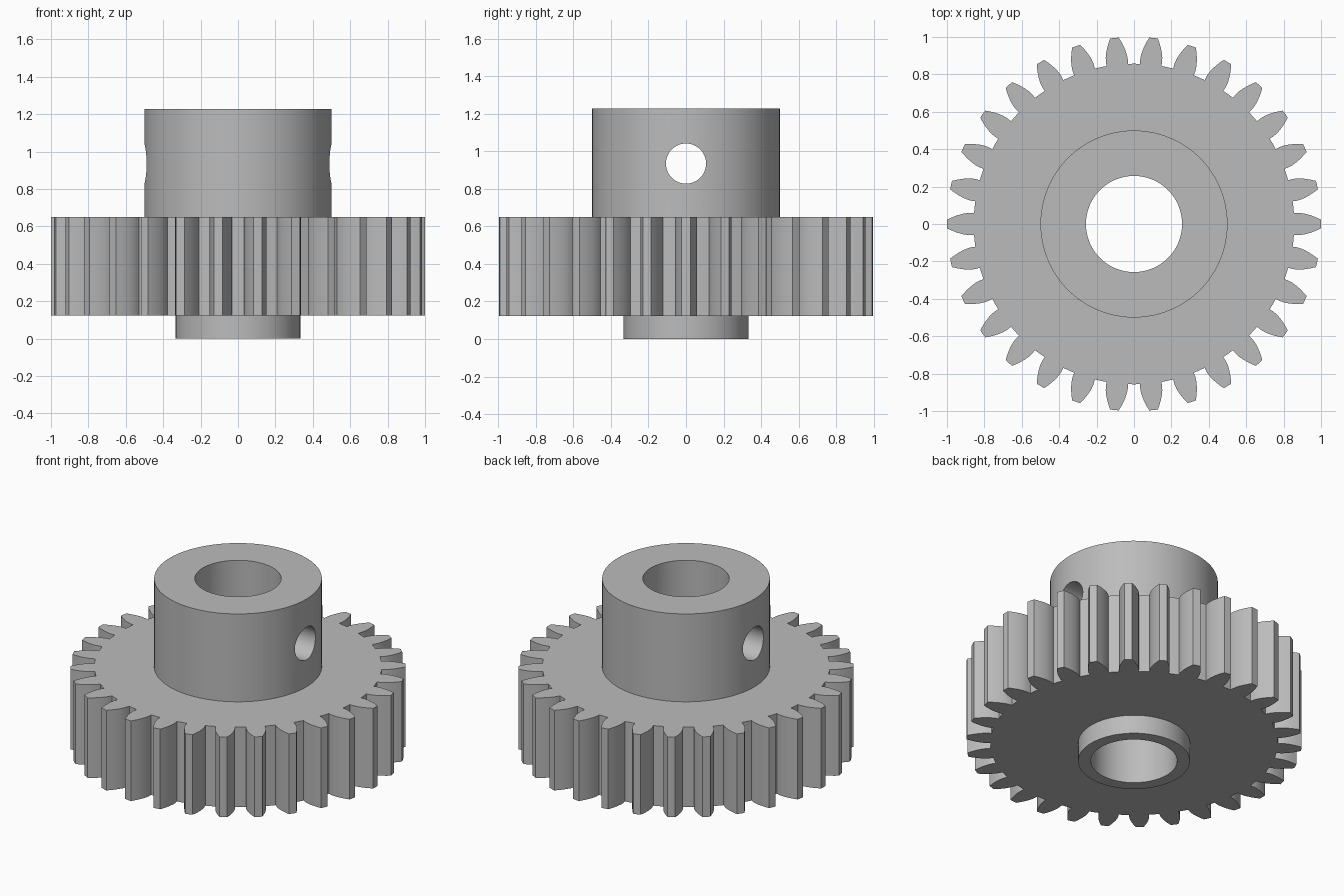
import bpy, bmesh, math

cube = bpy.data.objects.get("Cube")
if cube:
    bpy.data.objects.remove(cube, do_unlink=True)

# Main dimensions
TEETH = 30
TIP_R, PITCH_R, ROOT_R = 1.0, 0.9375, 0.857
BASE_R = PITCH_R * math.cos(math.radians(20))
GEAR_Z0, GEAR_Z1, TOP_Z = 0.123, 0.65, 1.228
HUB_R, BOSS_R, BORE_R, SCREW_R = 0.5, 0.333, 0.257, 0.107

steel = bpy.data.materials.new("grey steel")
steel.use_nodes = True
GREY = (0.5, 0.5, 0.5, 1)
steel.diffuse_color = GREY
steel.node_tree.nodes["Principled BSDF"].inputs["Base Color"].default_value = GREY


def half_angle(r):
    """Half the angular width of an involute tooth at radius r."""
    def inv(radius):
        a = math.acos(min(1, BASE_R / radius))
        return math.tan(a) - a
    return math.pi / (2 * TEETH) + inv(PITCH_R) - inv(max(r, BASE_R))


def prism(name, points, z0, z1):
    """Closed outline extruded from z0 to z1."""
    bm = bmesh.new()
    face = bm.faces.new([bm.verts.new((x, y, z0)) for x, y in points])
    top = bmesh.ops.extrude_face_region(bm, geom=[face])["geom"]
    bmesh.ops.translate(bm, vec=(0, 0, z1 - z0),
                        verts=[v for v in top if isinstance(v, bmesh.types.BMVert)])
    bmesh.ops.recalc_face_normals(bm, faces=bm.faces)
    mesh = bpy.data.meshes.new(name)
    bm.to_mesh(mesh)
    bm.free()
    mesh.materials.append(steel)
    obj = bpy.data.objects.new(name, mesh)
    bpy.context.collection.objects.link(obj)
    return obj


def circle(r, n=96):
    return [(r * math.cos(i * math.tau / n), r * math.sin(i * math.tau / n))
            for i in range(n)]


def gear_outline():
    steps = 5
    flank = [ROOT_R] + [BASE_R + (TIP_R - BASE_R) * i / steps for i in range(steps + 1)]
    one = [(r, -half_angle(r)) for r in flank]
    one += [(TIP_R, 0)]
    one += [(r, half_angle(r)) for r in reversed(flank)]
    one += [(ROOT_R, math.pi / TEETH)]
    return [(r * math.cos(a + t * math.tau / TEETH), r * math.sin(a + t * math.tau / TEETH))
            for t in range(TEETH) for r, a in one]


# Toothed disc, with the hub and lower boss sunk into it
gear = prism("spur_gear", gear_outline(), GEAR_Z0, GEAR_Z1)
hub = prism("hub", circle(HUB_R), 0.4, TOP_Z)
boss = prism("lower_boss", circle(BOSS_R), 0, 0.3)

# Shaft bore and crosswise set screw hole
bore = prism("bore_cutter", circle(BORE_R), -0.2, TOP_Z + 0.2)
screw = prism("screw_hole_cutter", circle(SCREW_R, 48), -0.8, 0.8)
screw.rotation_euler = (0, math.pi / 2, 0)
screw.location.z = 0.935

bpy.context.view_layer.update()
bpy.ops.object.select_all(action="DESELECT")
bpy.context.view_layer.objects.active = gear
gear.select_set(True)

# Join into one solid and cut the holes
for other, operation in ((hub, "UNION"), (boss, "UNION"),
                         (bore, "DIFFERENCE"), (screw, "DIFFERENCE")):
    mod = gear.modifiers.new(other.name, "BOOLEAN")
    mod.object = other
    mod.operation = operation
    mod.solver = "EXACT"
    bpy.ops.object.modifier_apply(modifier=mod.name)
    bpy.data.objects.remove(other, do_unlink=True)

bpy.ops.object.shade_smooth_by_angle(angle=math.radians(25))
